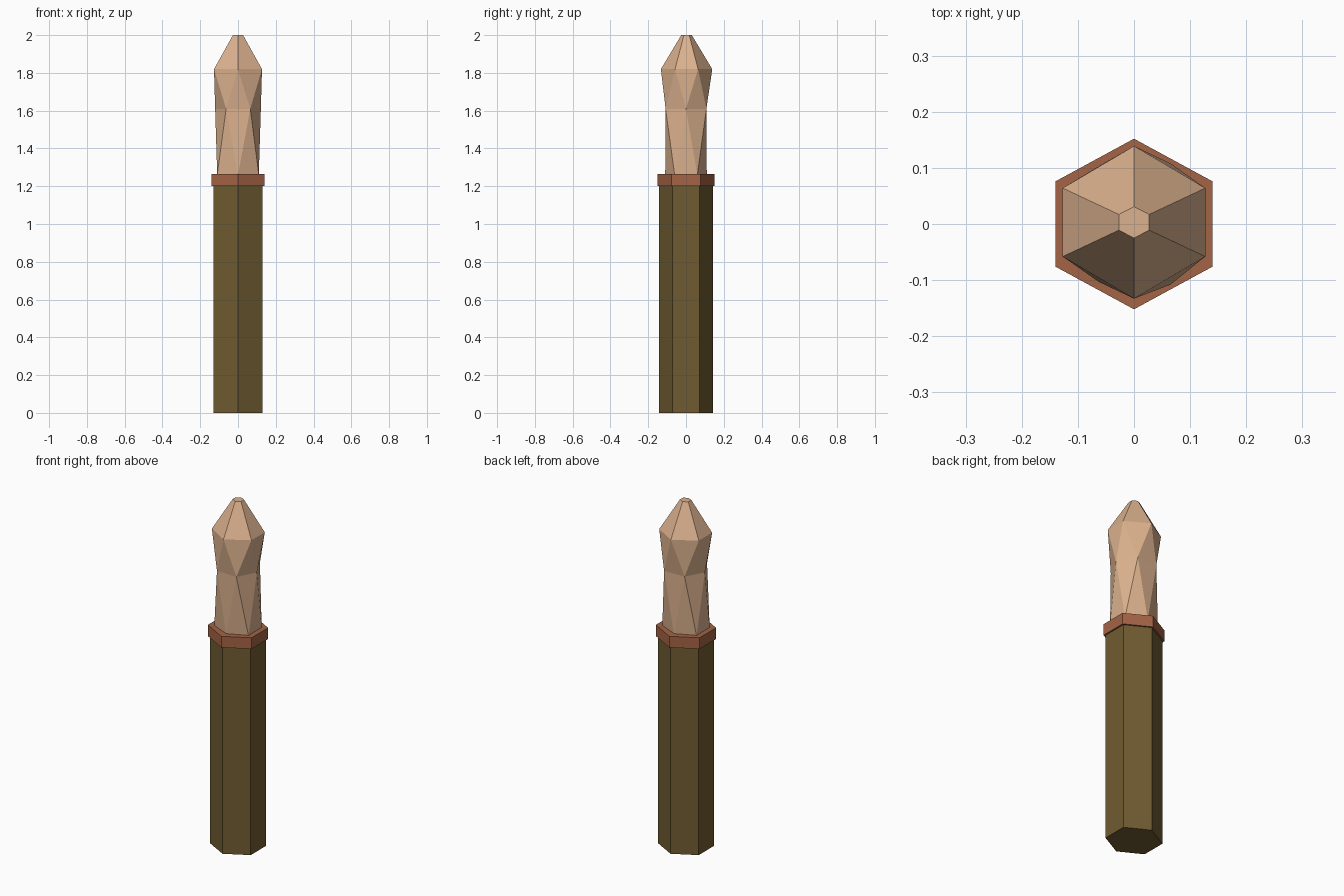
import bpy
import bmesh

cube = bpy.data.objects.get("Cube")
if cube:
    bpy.data.objects.remove(cube)


def material(name, colour):
    mat = bpy.data.materials.new(name)
    mat.use_nodes = True
    mat.diffuse_color = (*colour, 1)
    mat.node_tree.nodes["Principled BSDF"].inputs["Base Color"].default_value = (*colour, 1)
    return mat


def hexagon(x, side_y, front_y, z, shift=0.0):
    """Ring with corners at front and back, starting at the front."""
    return [(0, shift - front_y, z), (x, shift - side_y, z), (x, shift + side_y, z),
            (0, shift + front_y, z), (-x, shift + side_y, z), (-x, shift - side_y, z)]


def finish(name, bm, mat):
    bmesh.ops.recalc_face_normals(bm, faces=bm.faces)
    mesh = bpy.data.meshes.new(name)
    bm.to_mesh(mesh)
    bm.free()
    mesh.materials.append(mat)
    obj = bpy.data.objects.new(name, mesh)
    bpy.context.collection.objects.link(obj)
    return obj


def bridge(bm, low, high):
    for i in range(6):
        j = (i + 1) % 6
        bm.faces.new((low[i], low[j], high[j], high[i]))


def prism(name, x, side_y, front_y, z0, z1, mat):
    bm = bmesh.new()
    low, high = [[bm.verts.new(p) for p in hexagon(x, side_y, front_y, z)] for z in (z0, z1)]
    bridge(bm, low, high)
    bm.faces.new(low)
    bm.faces.new(high)
    return finish(name, bm, mat)


wood = material("pale wood", (0.71, 0.44, 0.27))
copper = material("copper brown", (0.37, 0.125, 0.06))
olive = material("dark olive", (0.16, 0.105, 0.03))

# Grip and collar
prism("handle", 0.131, 0.071, 0.142, 0, 1.2, olive)
prism("collar", 0.14, 0.076, 0.152, 1.2, 1.265, copper)

# Faceted head: the middle ring sits half a step round from its neighbours
bm = bmesh.new()
middle = [(0.065, -0.108, 1.61), (0.121, 0, 1.61), (0.065, 0.108, 1.61),
          (-0.063, 0.103, 1.61), (-0.121, 0, 1.61), (-0.063, -0.103, 1.61)]
base, waist, shoulder, tip = [[bm.verts.new(p) for p in ring] for ring in (
    hexagon(0.11, 0.06, 0.11, 1.26),
    middle,
    hexagon(0.127, 0.061, 0.136, 1.82, 0.003),
    hexagon(0.027, 0.014, 0.028, 2.0, 0.003))]
for ring in (base, shoulder):
    for i in range(6):
        bm.faces.new((ring[i], ring[(i + 1) % 6], waist[i]))
        bm.faces.new((ring[i], waist[i - 1], waist[i]))
bridge(bm, shoulder, tip)
bm.faces.new(base)
bm.faces.new(tip)
finish("carved_head", bm, wood)
